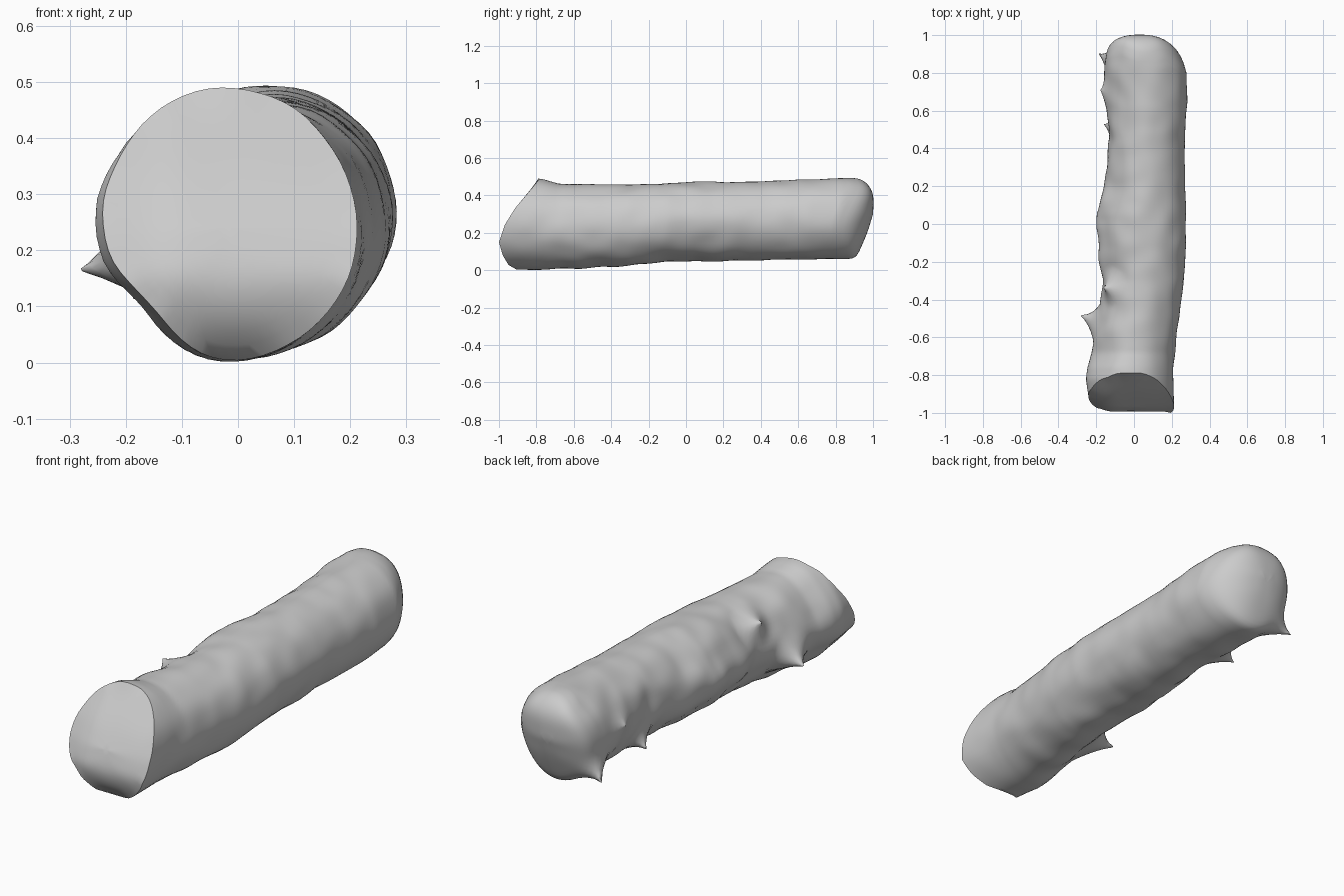
import bpy, bmesh, math
from mathutils import Vector, noise

if "Cube" in bpy.data.objects:
    bpy.data.objects.remove(bpy.data.objects["Cube"], do_unlink=True)

SIDES, ROWS, CAP = 64, 100, 10


def interp(table, v):
    """Piecewise linear lookup; returns the values after the key."""
    if v <= table[0][0]:
        return table[0][1:]
    for a, b in zip(table, table[1:]):
        if v <= b[0]:
            f = (v - a[0]) / (b[0] - a[0])
            return [p + (q - p) * f for p, q in zip(a[1:], b[1:])]
    return table[-1][1:]


# Trunk sections: y, left edge x, right edge x, bottom z, top z
SECTIONS = [
    (-1.0, -.245, .213, .006, .475), (-.82, -.27, .208, -.002, .495),
    (-.76, -.26, .208, .0, .487), (-.68, -.23, .215, .005, .462),
    (-.5, -.205, .24, .012, .46), (-.3, -.17, .262, .022, .458),
    (-.1, -.197, .275, .042, .468), (.05, -.2, .272, .047, .472),
    (.2, -.165, .268, .048, .47), (.45, -.137, .268, .056, .475),
    (.65, -.152, .282, .056, .482), (.83, -.158, .275, .06, .494),
    (.93, -.15, .24, .055, .495), (1.0, -.13, .2, .055, .48)]
# End faces: z, y
FRONT = [(0, -.9), (.03, -.95), (.08, -.98), (.15, -1.0), (.24, -.97), (.33, -.915), (.48, -.79)]
BACK = [(.06, .91), (.2, .97), (.3, 1.0), (.4, 1.005), (.46, .985), (.49, .945)]
# Flattening of the lower and upper right side: y, lower, upper
FLATS = [(-.9, .16, .09), (-.4, .13, .08), (.3, .07, .05), (.8, .03, .01)]
# Twig stubs: tip, base centre, base radius
STUBS = [((-.29, -.48, .165), (-.185, -.53, .17), .12),
         ((-.195, .91, .11), (-.12, .85, .15), .08),
         ((-.18, .71, .31), (-.15, .69, .3), .085),
         ((-.165, .53, .12), (-.11, .5, .15), .08),
         ((-.165, -.34, .4), (-.13, -.33, .38), .1)]


def section(angle, y, scale):
    x0, x1, z0, z1 = interp(SECTIONS, y)
    lower, upper = interp(FLATS, y)
    lobe = lambda deg: max(0, math.cos(angle - math.radians(deg))) ** 6
    r = scale * (1 - lower * lobe(222) - upper * lobe(145))
    return ((x0 + x1) / 2 + (x1 - x0) / 2 * r * math.cos(angle),
            (z0 + z1) / 2 + (z1 - z0) / 2 * r * math.sin(angle))


def front_y(x, z):
    return interp(FRONT, z)[0] + .045 * max(0, -x - .14) / .1


def back_y(x, z):
    return interp(BACK, z)[0] - .07 * min(1.3, abs((x - .03) / .2)) ** 2.5


def surface(angle, t, scale):
    """Trunk point; t runs from front to back, scale shrinks into the end faces."""
    y = 2 * t - 1
    for _ in range(4):
        x, z = section(angle, y, scale)
        y = front_y(x, z) * (1 - t) + back_y(x, z) * t
    p = Vector((x, y, z))
    # Bark lumps, rougher on the stub side and quiet on the ends
    out = Vector((math.cos(angle), 0, math.sin(angle)))
    rough = .007 + .009 * max(0, -math.cos(angle))
    bump = noise.noise(Vector((p.x * 9, p.y * 8, p.z * 9)))
    p += out * bump * rough * scale * min(1, 4 * (1 - t) + .3, 4 * t + .3)
    for tip, base, radius in STUBS:
        d = (p - Vector(base)).length / radius
        if d < 1 and scale == 1:
            p = p.lerp(Vector(tip), min(.9, 1.4 * (1 - d) ** 1.2))
    return p


# Rings: front face outwards, along the trunk, back face inwards
rings = [(0, i / CAP) for i in range(1, CAP)]
rings += [(i / ROWS, 1) for i in range(ROWS + 1)]
rings += [(1, 1 - i / CAP) for i in range(1, CAP)]

bm = bmesh.new()
loops = [[bm.verts.new(surface(2 * math.pi * k / SIDES, t, s)) for k in range(SIDES)]
         for t, s in rings]
for a, b in zip(loops, loops[1:]):
    for k in range(SIDES):
        n = (k + 1) % SIDES
        bm.faces.new((a[k], a[n], b[n], b[k]))
for loop, t in ((loops[0], 0), (loops[-1], 1)):
    centre = bm.verts.new(surface(0, t, 0))
    for k in range(SIDES):
        bm.faces.new((loop[k], loop[(k + 1) % SIDES], centre))
bmesh.ops.recalc_face_normals(bm, faces=bm.faces)

# Soften the inside of the cut face, and round over the whole back rim
cut_face = [v for loop in loops[:CAP - 1] for v in loop]
back_rim = [v for loop in loops[-CAP - 3:-2] for v in loop]
for _ in range(8):
    for part in (cut_face, back_rim):
        bmesh.ops.smooth_vert(bm, verts=part, factor=.5,
                              use_axis_x=True, use_axis_y=True, use_axis_z=True)

mesh = bpy.data.meshes.new("log")
bm.to_mesh(mesh)
bm.free()
log = bpy.data.objects.new("log", mesh)
bpy.context.collection.objects.link(log)

grey = bpy.data.materials.new("plain grey")
grey.use_nodes = True
colour = (.6, .6, .6, 1)
grey.diffuse_color = colour
grey.node_tree.nodes["Principled BSDF"].inputs["Base Color"].default_value = colour
mesh.materials.append(grey)

bpy.context.view_layer.objects.active = log
log.select_set(True)
bpy.ops.object.shade_smooth_by_angle(angle=math.radians(45))
